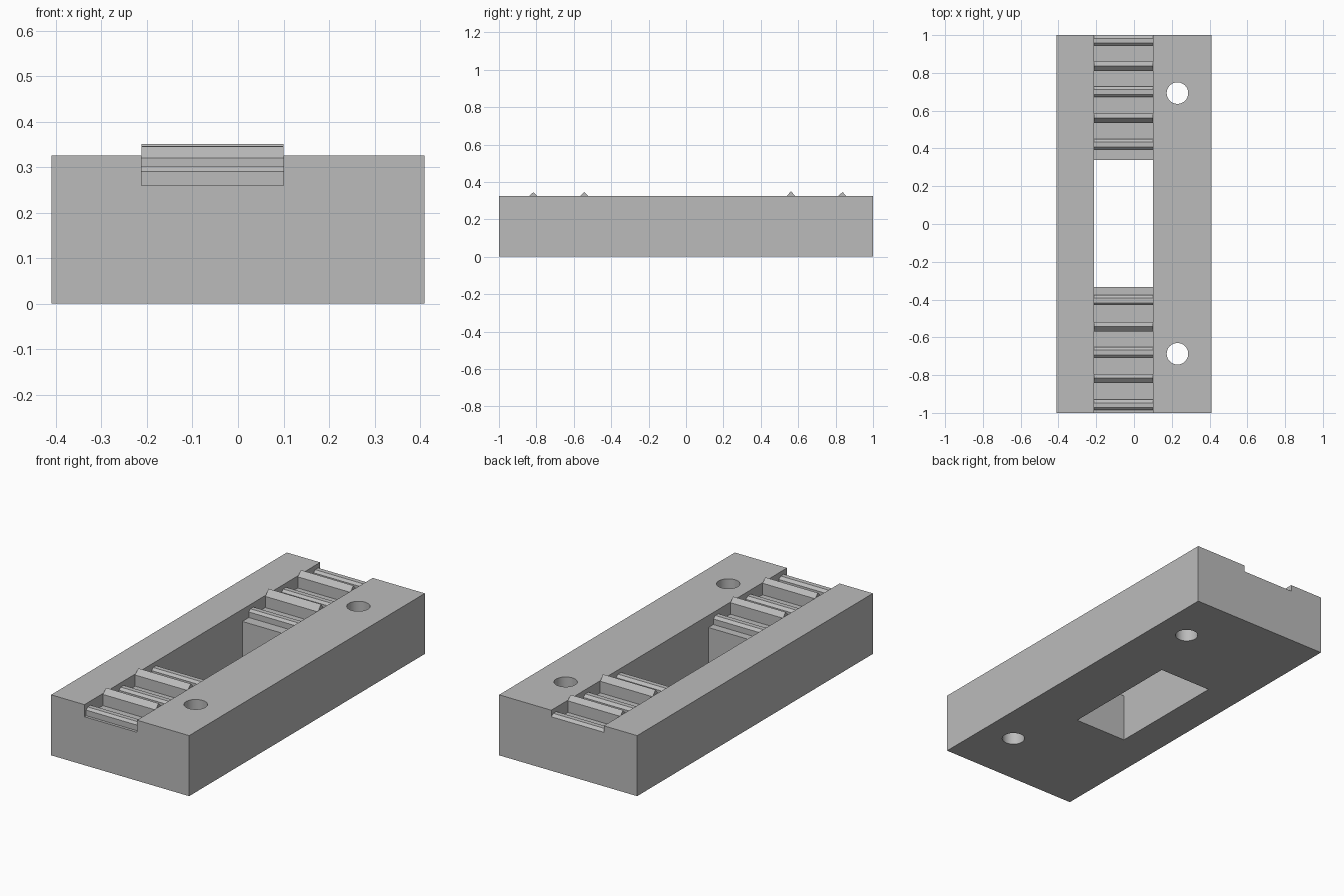
import bpy
import bmesh
from mathutils import Matrix, Vector

# Remove only the default cube
default = bpy.data.objects.get("Cube")
if default:
    bpy.data.objects.remove(default, do_unlink=True)

HALF_W, HALF_L, TOP = 0.41, 1.0, 0.325
SLOT_L, SLOT_R, FLOOR = -0.212, 0.1, 0.26

grey = bpy.data.materials.new("plain grey")
grey.use_nodes = True
colour = (0.5, 0.5, 0.5, 1)
grey.diffuse_color = colour
grey.node_tree.nodes["Principled BSDF"].inputs["Base Color"].default_value = colour


def add_object(name, bm):
    bmesh.ops.recalc_face_normals(bm, faces=bm.faces)
    mesh = bpy.data.meshes.new(name)
    bm.to_mesh(mesh)
    bm.free()
    mesh.materials.append(grey)
    obj = bpy.data.objects.new(name, mesh)
    bpy.context.collection.objects.link(obj)
    return obj


def box(name, low, high):
    low, high = Vector(low), Vector(high)
    bm = bmesh.new()
    place = Matrix.Translation((low + high) / 2) @ Matrix.Diagonal((*(high - low), 1))
    bmesh.ops.create_cube(bm, size=1, matrix=place)
    return add_object(name, bm)


def cylinder(name, x, y, radius):
    bm = bmesh.new()
    bmesh.ops.create_cone(bm, cap_ends=True, segments=40, radius1=radius,
                          radius2=radius, depth=1, matrix=Matrix.Translation((x, y, 0.2)))
    return add_object(name, bm)


def ridge(name, profile):
    """Extrude a (y, z) profile across the channel."""
    bm = bmesh.new()
    face = bm.faces.new([bm.verts.new((SLOT_L, y, z)) for y, z in profile])
    made = bmesh.ops.extrude_face_region(bm, geom=[face])["geom"]
    verts = [v for v in made if isinstance(v, bmesh.types.BMVert)]
    bmesh.ops.translate(bm, verts=verts, vec=(SLOT_R - SLOT_L, 0, 0))
    return add_object(name, bm)


# Block with channel, central window and two through holes
block = box("block", (-HALF_W, -HALF_L, 0), (HALF_W, HALF_L, TOP))
cutters = [
    box("channel_cutter", (SLOT_L, -1.2, FLOOR), (SLOT_R, 1.2, 0.6)),
    box("window_cutter", (SLOT_L, -0.333, -0.2), (SLOT_R, 0.34, 0.5)),
    cylinder("front_hole_cutter", 0.23, -0.687, 0.057),
    cylinder("back_hole_cutter", 0.23, 0.693, 0.057),
]
bpy.context.view_layer.objects.active = block
for cutter in cutters:
    cutter.hide_render = True
    cut = block.modifiers.new(cutter.name, "BOOLEAN")
    cut.operation = "DIFFERENCE"
    cut.solver = "EXACT"
    cut.object = cutter
    bpy.ops.object.modifier_apply(modifier=cut.name)
for cutter in cutters:
    bpy.data.objects.remove(cutter, do_unlink=True)

bpy.ops.object.select_all(action="DESELECT")
block.select_set(True)
bpy.ops.object.shade_smooth_by_angle()

# Low ridges with a flat top and bevelled edges
for i, y in enumerate((-0.985, -0.706, -0.43, 0.395, 0.673, 0.945)):
    ridge(f"low_ridge_{i + 1}", [
        (y, FLOOR), (y, 0.29), (y + 0.013, 0.302), (y + 0.038, 0.302),
        (y + 0.055, 0.29), (y + 0.055, FLOOR)])

# Tall ridges with a pointed top
for i, (y, peak) in enumerate(((-0.843, 0.345), (-0.57, 0.346), (0.535, 0.351), (0.81, 0.346))):
    ridge(f"tall_ridge_{i + 1}", [
        (y, FLOOR), (y, 0.32), (y + 0.027, peak), (y + 0.05, 0.322),
        (y + 0.05, FLOOR)])
